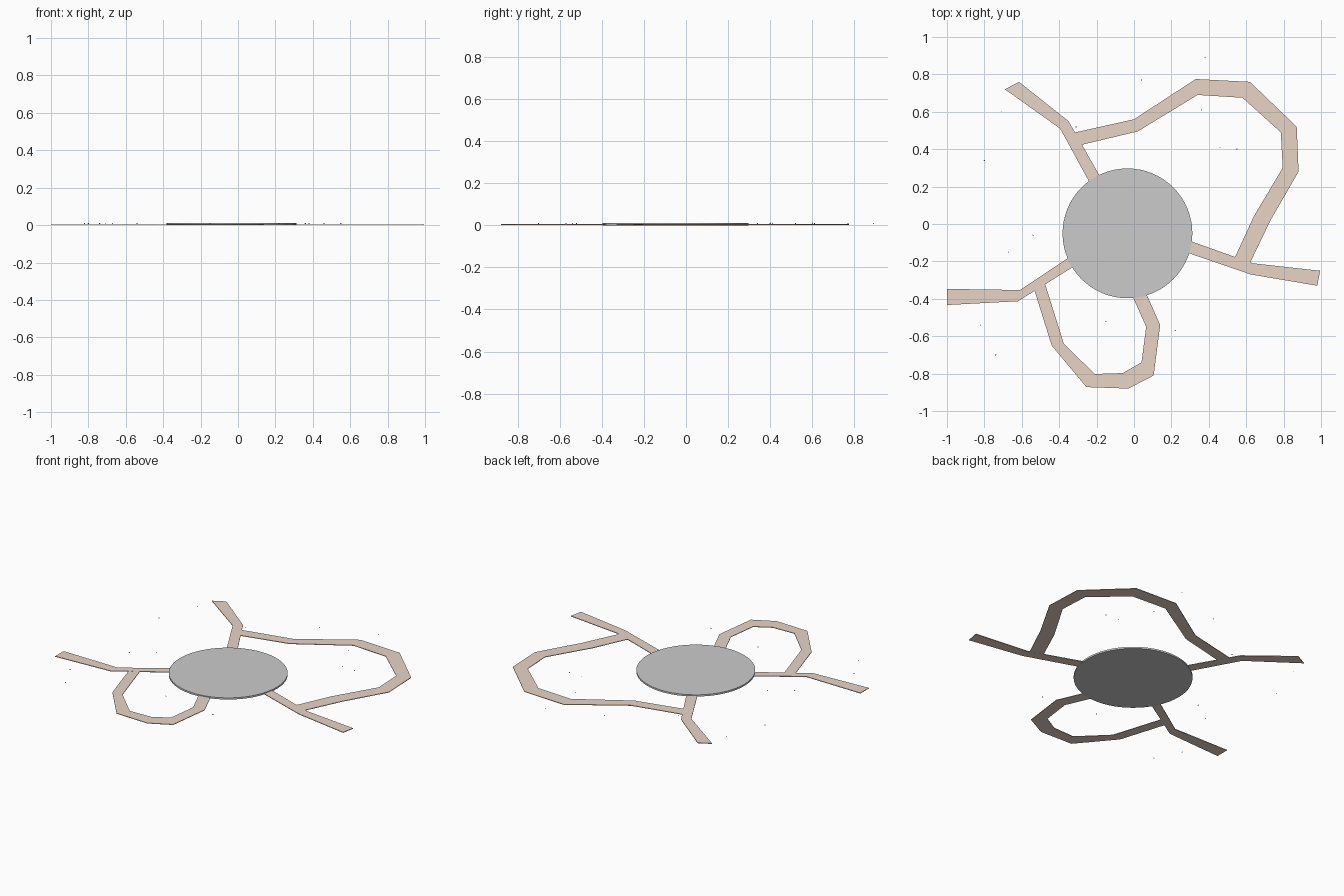
import bpy, bmesh, random
from mathutils import Matrix

if "Cube" in bpy.data.objects:
    bpy.data.objects.remove(bpy.data.objects["Cube"])

random.seed(3)

earth = bpy.data.materials.new("earth")
earth.diffuse_color = (0.8, 0.66, 0.56, 1)
earth.use_nodes = True
earth.node_tree.nodes["Principled BSDF"].inputs["Base Color"].default_value = earth.diffuse_color


def finish(name, bm, mat=None):
    bmesh.ops.recalc_face_normals(bm, faces=bm.faces)
    mesh = bpy.data.meshes.new(name)
    bm.to_mesh(mesh)
    bm.free()
    obj = bpy.data.objects.new(name, mesh)
    bpy.context.collection.objects.link(obj)
    if mat:
        mesh.materials.append(mat)
    return obj


def path(name, left, right, z0=0.002, z1=0.006):
    """Flat slab swept between a left and a right border."""
    bm = bmesh.new()
    rings = [[bm.verts.new((x, y, z)) for (x, y), z in
              ((l, z0), (r, z0), (r, z1), (l, z1))] for l, r in zip(left, right)]
    for a, b in zip(rings, rings[1:]):
        for i in range(4):
            j = (i + 1) % 4
            bm.faces.new((a[i], a[j], b[j], b[i]))
    bm.faces.new(rings[0])
    bm.faces.new(rings[-1])
    return finish(name, bm, earth)


# Round central plaza
bpy.ops.mesh.primitive_cylinder_add(vertices=64, radius=0.347, depth=0.011,
                                    location=(-0.035, -0.05, 0.0055))
bpy.context.object.name = "plaza"
bpy.ops.object.shade_smooth_by_angle()

# Straight paths leaving the plaza
path("back_left_path",
     [(-.22, .19), (-.395, .51), (-.69, .72)],
     [(-.165, .225), (-.35, .55), (-.615, .76)])
path("right_path",
     [(.27, -.08), (.635, -.21), (.995, -.25)],
     [(.26, -.145), (.625, -.27), (.98, -.33)])
path("left_path",
     [(-.32, -.16), (-.61, -.353), (-1, -.347)],
     [(-.295, -.21), (-.62, -.413), (-1, -.433)])

# Looping paths
path("back_loop_path",
     [(-.335, .485), (0, .56), (.33, .775), (.62, .76), (.87, .52), (.88, .28), (.73, .02), (.61, -.23)],
     [(-.315, .415), (.02, .495), (.34, .69), (.58, .675), (.785, .49), (.795, .30), (.64, .04), (.525, -.21)],
     0.0022, 0.0058)
path("front_loop_path",
     [(-.54, -.33), (-.44, -.65), (-.255, -.872), (-.03, -.88), (.105, -.81), (.14, -.54), (.06, -.36)],
     [(-.485, -.29), (-.375, -.64), (-.21, -.802), (-.06, -.797), (.04, -.74), (.065, -.55), (-.015, -.37)],
     0.0022, 0.0058)

# Tiny scattered pebbles
spots = [(.38, .89), (.04, .77), (.36, .61), (-.71, .60), (.46, .41), (.55, .40),
         (-.80, .34), (-.67, -.15), (-.54, -.06), (-.31, .52), (-.15, -.52),
         (.22, -.57), (-.82, -.54), (-.74, -.70)]
bm = bmesh.new()
for x, y in spots:
    s = random.uniform(0.7, 1.2)
    m = (Matrix.Translation((x, y, 0.009))
         @ Matrix.Rotation(random.uniform(0, 6.28), 4, 'Z')
         @ Matrix.Diagonal((s, s * 0.7, 0.8, 1)))
    bmesh.ops.create_icosphere(bm, subdivisions=1, radius=0.004, matrix=m)
finish("pebbles", bm)
